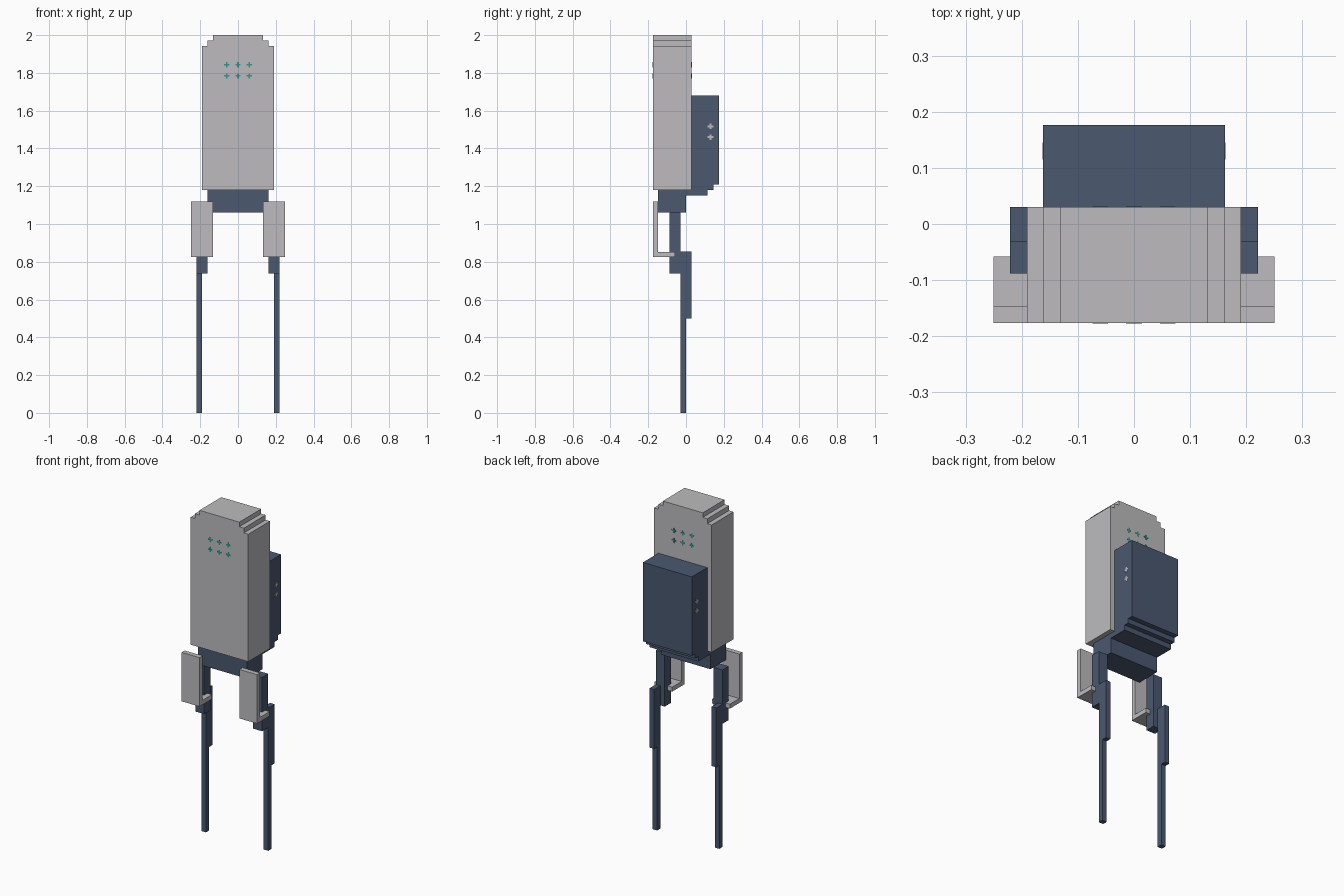
import bpy
import bmesh
from mathutils import Vector

cube = bpy.data.objects.get("Cube")
if cube:
    bpy.data.objects.remove(cube, do_unlink=True)


def material(name, rgb):
    m = bpy.data.materials.new(name)
    m.use_nodes = True
    m.diffuse_color = (*rgb, 1)
    m.node_tree.nodes["Principled BSDF"].inputs["Base Color"].default_value = (*rgb, 1)
    return m


GREY = material("light grey", (0.51, 0.50, 0.515))
BLUE = material("slate blue", (0.069, 0.098, 0.162))
TEAL = material("teal", (0.03, 0.32, 0.27))


def extrude(name, profile, axis, lo, hi, mat):
    """Extrude a closed 2D profile along x or y; the profile is (y, z) or (x, z)."""
    bm = bmesh.new()
    place = (lambda a, z: (lo, a, z)) if axis == "x" else (lambda a, z: (a, lo, z))
    face = bm.faces.new([bm.verts.new(place(a, z)) for a, z in profile])
    out = bmesh.ops.extrude_face_region(bm, geom=[face])
    offset = Vector((hi - lo, 0, 0)) if axis == "x" else Vector((0, hi - lo, 0))
    bmesh.ops.translate(bm, vec=offset,
                        verts=[g for g in out["geom"] if isinstance(g, bmesh.types.BMVert)])
    bmesh.ops.recalc_face_normals(bm, faces=bm.faces)
    mesh = bpy.data.meshes.new(name)
    bm.to_mesh(mesh)
    bm.free()
    mesh.materials.append(mat)
    obj = bpy.data.objects.new(name, mesh)
    bpy.context.collection.objects.link(obj)
    return obj


def box(name, x, y, z, mat):
    return extrude(name, [(y[0], z[0]), (y[1], z[0]), (y[1], z[1]), (y[0], z[1])],
                   "x", x[0], x[1], mat)


def plus(a, z, r, t):
    """Outline of a plus sign with arm length r and half thickness t."""
    pts = [(-t, -r), (t, -r), (t, -t), (r, -t), (r, t), (t, t),
           (t, r), (-t, r), (-t, t), (-r, t), (-r, -t), (-t, -t)]
    return [(a + p, z + q) for p, q in pts]


# Tall body with stepped upper corners
half = [(0.191, 1.18), (0.191, 1.943), (0.162, 1.943), (0.162, 1.972),
        (0.132, 1.972), (0.132, 2.0)]
extrude("body", half + [(-x, z) for x, z in reversed(half)], "y", -0.176, 0.03, GREY)

# Backpack with a stepped underside, and the hip block
extrude("backpack", [(0.0, 1.15), (0.115, 1.15), (0.115, 1.18), (0.145, 1.18),
                     (0.145, 1.208), (0.176, 1.208), (0.176, 1.68), (0.03, 1.68),
                     (0.03, 1.18), (0.0, 1.18)], "x", -0.162, 0.162, BLUE)
box("hip", (-0.162, 0.162), (-0.147, 0.0), (1.06, 1.18), BLUE)

# Legs and L-shaped knee guards
for side, s in (("left", 1), ("right", -1)):
    def span(a, b):
        return tuple(sorted((s * a, s * b)))
    box(side + "_thigh", span(0.162, 0.221), (-0.088, -0.03), (0.738, 1.06), BLUE)
    box(side + "_calf", span(0.191, 0.221), (-0.03, 0.03), (0.50, 0.855), BLUE)
    box(side + "_shin", span(0.191, 0.221), (-0.03, 0.0), (0.0, 0.50), BLUE)
    extrude(side + "_knee_guard",
            [(-0.176, 0.825), (-0.058, 0.825), (-0.058, 0.852), (-0.147, 0.852),
             (-0.147, 1.118), (-0.176, 1.118)], "x", *span(0.132, 0.25), GREY)
    # Small plus marks on the backpack sides
    for i, z in enumerate((1.46, 1.517)):
        extrude(f"{side}_backpack_mark_{i}", plus(0.13, z, 0.015, 0.005),
                "x", *span(0.160, 0.1635), GREY)

# Plus marks on the front and back of the body
for name, y0, y1 in (("front", -0.1775, -0.174), ("back", 0.028, 0.0315)):
    for i, x in enumerate((-0.06, 0.0, 0.06)):
        for j, z in enumerate((1.784, 1.843)):
            extrude(f"{name}_mark_{i}_{j}", plus(x, z, 0.014, 0.004), "y", y0, y1, TEAL)
